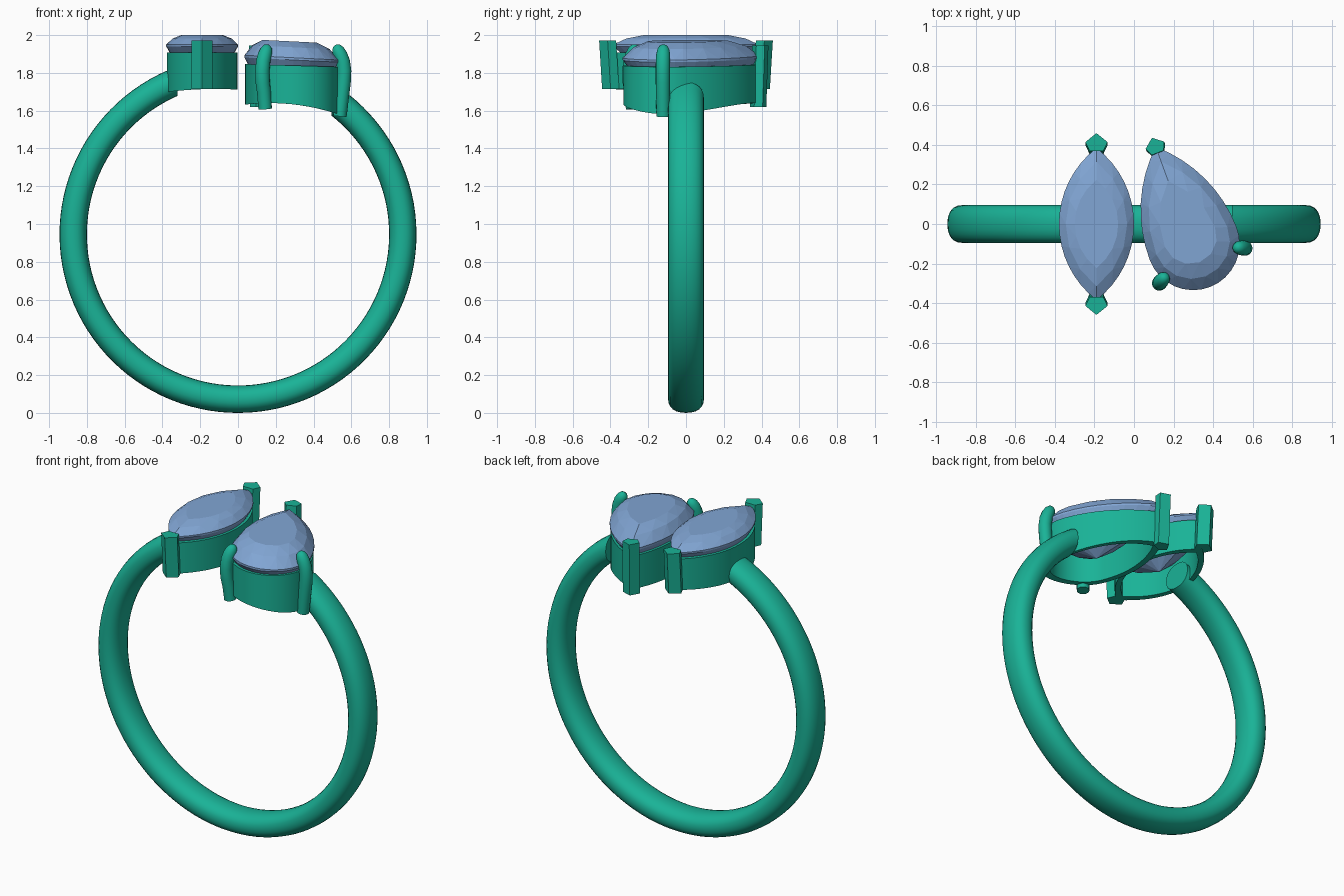
import bpy, bmesh
from math import sin, cos, pi, acos, asin, atan2, hypot, radians
from mathutils import Vector

if "Cube" in bpy.data.objects:
    bpy.data.objects.remove(bpy.data.objects["Cube"])


def material(name, color):
    m = bpy.data.materials.new(name)
    m.diffuse_color = color
    m.use_nodes = True
    m.node_tree.nodes["Principled BSDF"].inputs["Base Color"].default_value = m.diffuse_color
    return m


METAL = material("metal", (0.01, 0.45, 0.31, 1))
GEM = material("gem", (0.22, 0.38, 0.66, 1))


def finish(name, bm, mat, smooth=None):
    bmesh.ops.recalc_face_normals(bm, faces=bm.faces)
    me = bpy.data.meshes.new(name)
    bm.to_mesh(me)
    bm.free()
    ob = bpy.data.objects.new(name, me)
    bpy.context.collection.objects.link(ob)
    me.materials.append(mat)
    if smooth:
        bpy.ops.object.select_all(action='DESELECT')
        ob.select_set(True)
        bpy.context.view_layer.objects.active = ob
        bpy.ops.object.shade_smooth_by_angle(angle=radians(smooth))
    return ob


def loft(name, rings, loop=False, smooth=None):
    """Skin a list of equal point rings; either capped or joined in a loop."""
    bm = bmesh.new()
    vs = [[bm.verts.new(p) for p in r] for r in rings]
    pairs = list(zip(vs, vs[1:])) + ([(vs[-1], vs[0])] if loop else [])
    n = len(rings[0])
    for a, b in pairs:
        for i in range(n):
            j = (i + 1) % n
            bm.faces.new((a[i], a[j], b[j], b[i]))
    if not loop:
        bm.faces.new(vs[0])
        bm.faces.new(vs[-1])
    return finish(name, bm, METAL, smooth)


def half_arc(r, length, n):
    """Half widths along the axis, from the end (w = 0) to the belly (w = r)."""
    R = (length ** 2 + r ** 2) / (2 * r)
    top = asin(min(1, length / R))
    return [(R * sin(top * (1 - i / n)), R * cos(top * (1 - i / n)) - R + r)
            for i in range(n + 1)]


def outline(c, d, r, tip, tail, n):
    """Pointed stone outline: belly centre, tip direction, half width, lengths."""
    side = half_arc(r, tip, n) + [(-s, w) for s, w in reversed(half_arc(r, tail, n)[:-1])]
    side += [(s, -w) for s, w in side[-2:0:-1]]
    d = Vector(d).normalized()
    right = Vector((d.y, -d.x))
    return [Vector(c) + d * s + right * w for s, w in side]


def ring_at(pts, c, k, zf):
    c = Vector(c)
    res = []
    for p in pts:
        q = c + (p - c) * k
        res.append((q.x, q.y, zf(q.x)))
    return res


def gem(name, shape, c, levels, tilt):
    """Faceted stone: hull of scaled outlines (count, scale, height)."""
    bm = bmesh.new()
    for n, k, z in levels:
        for p in ring_at(outline(*shape, n), c, k, lambda x: z + tilt * (x - c[0])):
            bm.verts.new(p)
    bmesh.ops.remove_doubles(bm, verts=bm.verts, dist=0.0005)
    res = bmesh.ops.convex_hull(bm, input=bm.verts)
    junk = {e for k in ("geom_interior", "geom_unused") for e in res[k]
            if isinstance(e, bmesh.types.BMVert)}
    bmesh.ops.delete(bm, geom=list(junk), context='VERTS')
    return finish(name, bm, GEM)


def collet(name, shape, c, top, bottom):
    o = outline(*shape, 16)
    loft(name, [ring_at(o, c, k, f) for k, f in
                ((0.985, bottom), (0.985, top), (0.85, top), (0.85, bottom))],
         loop=True, smooth=30)


def v_prong(name, base, d, z0, z1, lean, k=1.0):
    """Five sided corner prong pointing along d, leaning out at the top."""
    d = Vector(d).normalized()
    side = Vector((d.y, -d.x))
    prof = [(0.045, 0), (0, 0.056), (-0.045, 0.035), (-0.045, -0.035), (0, -0.056)]
    rings = []
    for z, off in ((z0, -lean), (z1, lean)):
        ps = [Vector(base) + d * (u * k + off) + side * v * k for u, v in prof]
        rings.append([(p.x, p.y, z) for p in ps])
    loft(name, rings)


def claw(name, c, ang, z0):
    """Round claw that rises beside the stone and bends over its edge."""
    path = [(0.24, z0, .036), (0.25, z0 + .09, .037), (0.26, 1.75, .038), (0.263, 1.81, .038),
            (0.256, 1.86, .038), (0.243, 1.895, .037), (0.23, 1.92, .033),
            (0.22, 1.937, .024), (0.214, 1.945, .01)]
    rad = Vector((cos(ang), sin(ang), 0))
    tan = Vector((-sin(ang), cos(ang), 0))
    rings = []
    for i, (r, z, w) in enumerate(path):
        a, b = path[max(i - 1, 0)], path[min(i + 1, len(path) - 1)]
        t = (rad * (b[0] - a[0]) + Vector((0, 0, b[1] - a[1]))).normalized()
        nrm = tan.cross(t)
        p = Vector((c[0], c[1], 0)) + rad * r + Vector((0, 0, z))
        rings.append([p + tan * w * cos(s * pi / 8) + nrm * w * sin(s * pi / 8)
                      for s in range(16)])
    loft(name, rings, smooth=50)


# Band: open oval-section ring whose ends stop inside the collet walls
CZ, MID, SEG = 0.945, 0.8725, 96


def sq(v):
    return abs(v) ** 0.88 * (1 if v > 0 else -1)


rings = []
for i in range(SEG + 1):
    ring = []
    for j in range(24):
        a = 2 * pi * j / 24
        r, y = MID + 0.0725 * sq(cos(a)), 0.095 * sq(sin(a))
        start, end = acos(-0.32 / r), 2 * pi + acos(0.495 / r)
        t = start + (end - start) * i / SEG
        ring.append((r * cos(t), y, CZ + r * sin(t)))
    rings.append(ring)
loft("band", rings, smooth=40)

# Marquise stone, collet and two corner prongs
MC = (-0.19, 0)
marquise = (MC, (0, 1), 0.19, 0.385, 0.385)
gem("marquise_stone", marquise, MC,
    [(4, 0.58, 2.0), (3, 0.82, 1.982), (8, 1, 1.95), (8, 1, 1.94),
     (8, 0.91, 1.91), (3, 0.5, 1.81), (2, 0.02, 1.735)], 0)
collet("marquise_collet", marquise, MC, lambda x: 1.908,
       lambda x: 1.715 - 0.25 * (x + 0.12) ** 2)
for s, side in ((1, "back"), (-1, "front")):
    v_prong("marquise_prong_" + side, (-0.19, 0.407 * s), (0, s), 1.715, 1.972, 0.008)

# Pear stone, collet, corner prong and two round claws
BC, PC = (0.3, -0.1), (0.26, -0.02)
TIP = (-0.36, 0.93)
pear = (BC, TIP, 0.235, 0.526, 0.235)
gem("pear_stone", pear, PC,
    [(3, 0.58, 1.968), (4, 0.82, 1.937), (8, 1, 1.882), (8, 1, 1.87),
     (8, 0.92, 1.835), (3, 0.5, 1.735), (2, 0.02, 1.665)], -0.05)
collet("pear_collet", pear, PC, lambda x: 1.84 - 0.03 * (x - 0.26),
       lambda x: 1.64 - 0.45 * (x - 0.17) ** 2)
v_prong("pear_prong_tip", (0.108, 0.393), TIP, 1.62, 1.945, 0.006, 0.9)
claw("pear_claw_front", BC, atan2(-0.175, -0.15), 1.61)
claw("pear_claw_right", BC, atan2(-0.02, 0.23), 1.57)
